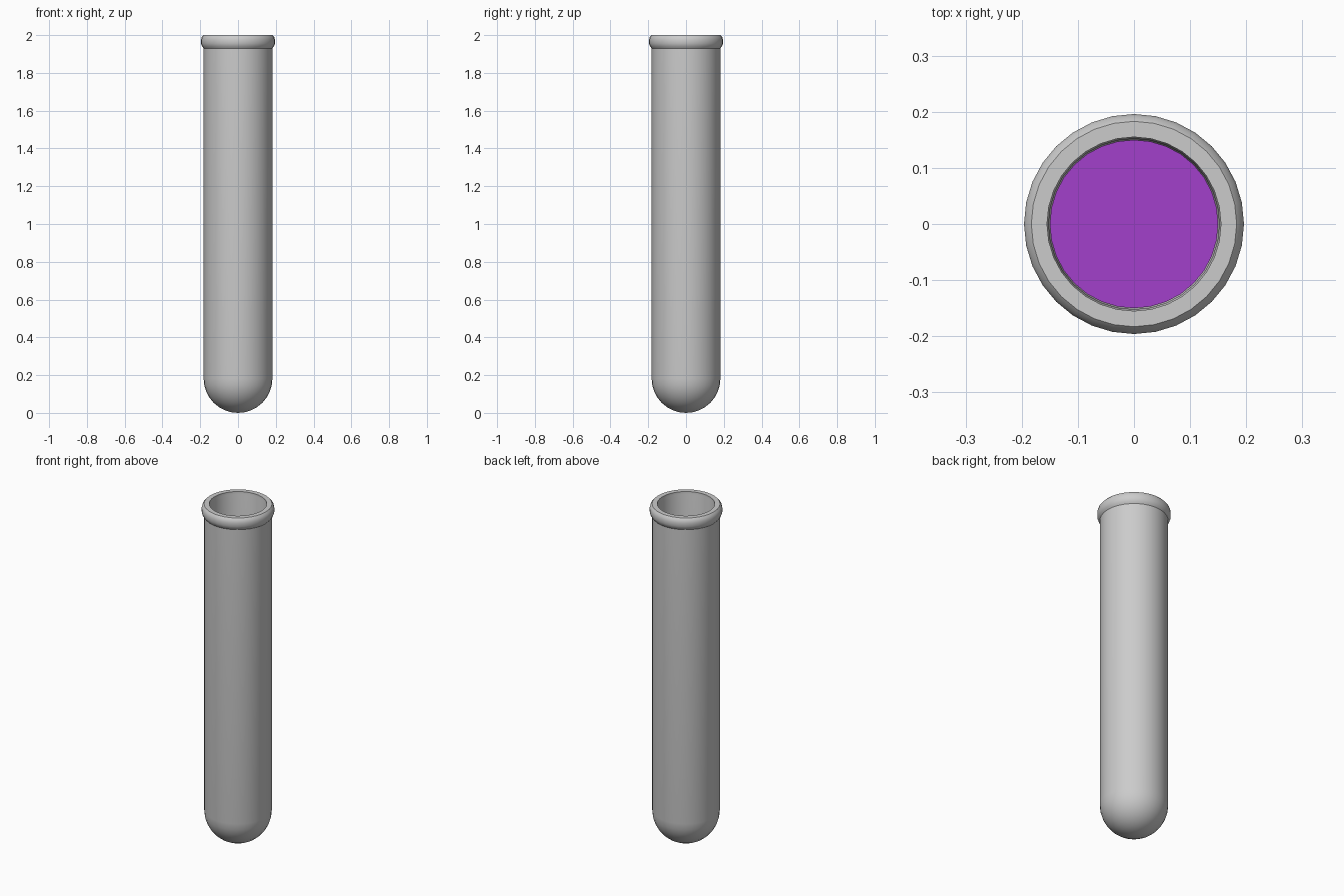
import bpy, bmesh, math

if "Cube" in bpy.data.objects:
    bpy.data.objects.remove(bpy.data.objects["Cube"])

SEGMENTS = 32


def lathe(name, profile):
    """Spin an (r, z) profile around the z axis; r = 0 ends become poles."""
    bm = bmesh.new()
    verts = [bm.verts.new((r, 0, z)) for r, z in profile]
    edges = [bm.edges.new(pair) for pair in zip(verts, verts[1:])]
    bmesh.ops.spin(bm, geom=verts + edges, cent=(0, 0, 0), axis=(0, 0, 1),
                   angle=2 * math.pi, steps=SEGMENTS, use_merge=True)
    bmesh.ops.remove_doubles(bm, verts=bm.verts, dist=1e-5)
    bmesh.ops.recalc_face_normals(bm, faces=bm.faces)
    mesh = bpy.data.meshes.new(name)
    bm.to_mesh(mesh)
    bm.free()
    obj = bpy.data.objects.new(name, mesh)
    bpy.context.collection.objects.link(obj)
    bpy.ops.object.select_all(action='DESELECT')
    obj.select_set(True)
    bpy.context.view_layer.objects.active = obj
    bpy.ops.object.shade_smooth_by_angle(angle=math.radians(35))
    return obj


def bowl(radius, centre_z, steps=8):
    """Quarter circle from the bottom pole up to the equator."""
    arc = [i * math.pi / 2 / steps for i in range(steps + 1)]
    return [(radius * math.sin(a), centre_z - radius * math.cos(a)) for a in arc]


# Glass tube: round bottom, rolled rim, hollow inside
outer = bowl(0.182, 0.182)
rim = [(0.182, 1.93), (0.190, 1.94), (0.196, 1.955), (0.196, 1.975),
       (0.192, 1.99), (0.183, 2.0), (0.155, 2.0), (0.155, 1.985),
       (0.152, 1.97)]
inner = bowl(0.152, 0.182)[::-1]
lathe("glass_tube", outer + rim + inner)

# Liquid filling the lower part of the tube
liquid = lathe("liquid", bowl(0.15, 0.182) + [(0.15, 1.1), (0, 1.1)])
purple = bpy.data.materials.new("purple_liquid")
purple.diffuse_color = (0.36, 0.05, 0.6, 1)
purple.use_nodes = True
purple.node_tree.nodes["Principled BSDF"].inputs["Base Color"].default_value = purple.diffuse_color
liquid.data.materials.append(purple)
